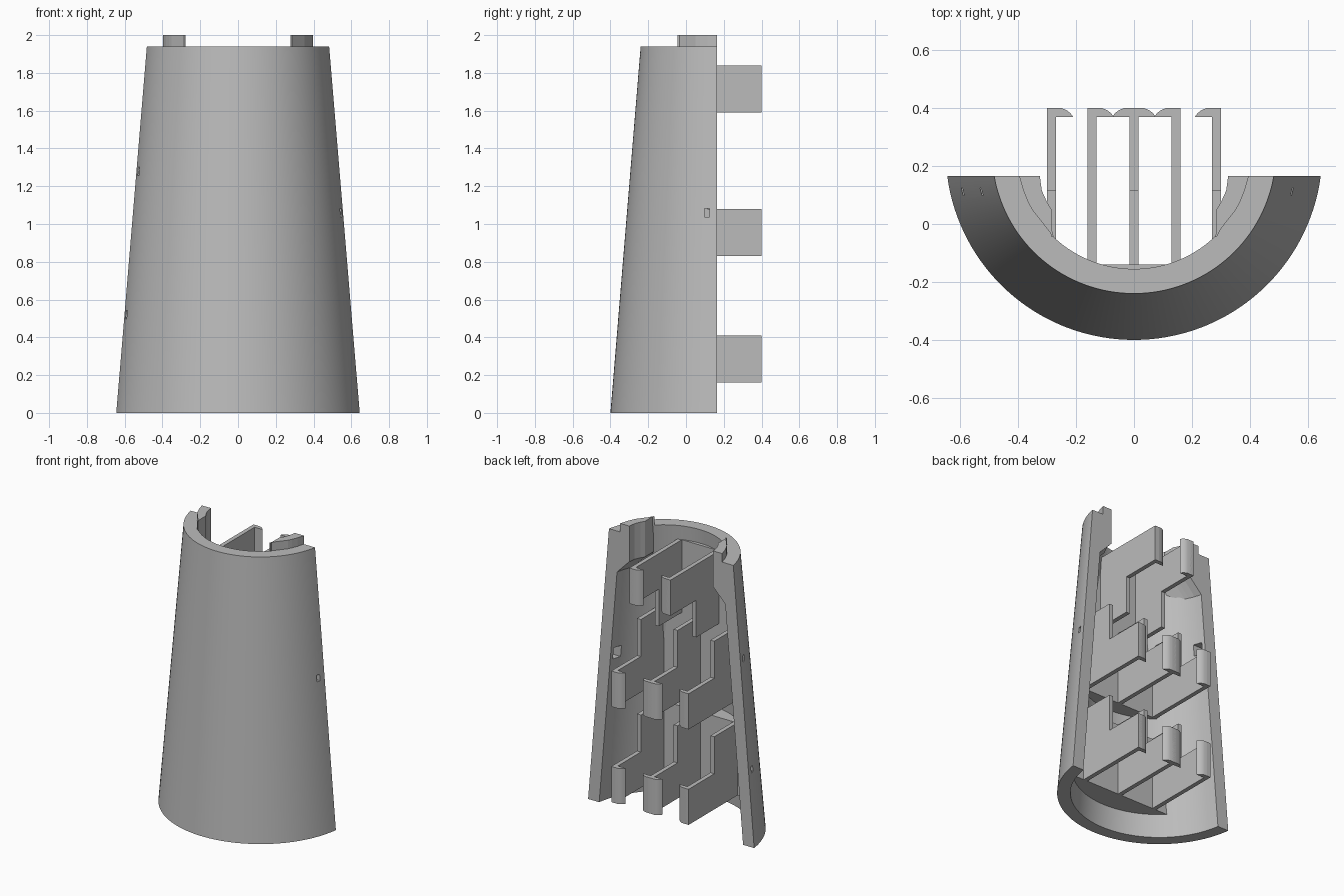
import bpy
import bmesh
from math import sqrt, asin, pi, cos, sin, radians

if "Cube" in bpy.data.objects:
    bpy.data.objects.remove(bpy.data.objects["Cube"], do_unlink=True)

grey = bpy.data.materials.new("plain grey")
grey.use_nodes = True
GREY = (0.5, 0.5, 0.5, 1)
grey.diffuse_color = GREY
grey.node_tree.nodes["Principled BSDF"].inputs["Base Color"].default_value = GREY

AXIS_Y = 0.25      # cone axis
CUT_Y = 0.165      # flat rear cut
TOP_Z = 1.94
WALL = 0.085


def outer_radius(z):
    return 0.65 - 0.16 * z / TOP_Z


def inner_radius(z):
    return outer_radius(z) - WALL


def arc(r, cut, z, n=64):
    """Points of a circle round the cone axis lying in front of y = cut."""
    a = asin((AXIS_Y - cut) / r)
    return [(r * cos(t), AXIS_Y + r * sin(t), z)
            for t in (pi + a + (pi - 2 * a) * i / n for i in range(n + 1))]


def loft(name, rings):
    """Closed solid through matching point rings."""
    bm = bmesh.new()
    loops = [[bm.verts.new(p) for p in ring] for ring in rings]
    n = len(loops[0])
    for low, high in zip(loops, loops[1:]):
        for i in range(n):
            j = (i + 1) % n
            bm.faces.new((low[i], low[j], high[j], high[i]))
    bm.faces.new(loops[0][::-1])
    bm.faces.new(loops[-1])
    bmesh.ops.recalc_face_normals(bm, faces=bm.faces)
    mesh = bpy.data.meshes.new(name)
    bm.to_mesh(mesh)
    bm.free()
    obj = bpy.data.objects.new(name, mesh)
    bpy.context.collection.objects.link(obj)
    mesh.materials.append(grey)
    return obj


def box(name, x0, x1, y0, y1, z0, z1):
    return loft(name, [[(x0, y0, z), (x1, y0, z), (x1, y1, z), (x0, y1, z)]
                       for z in (z0, z1)])


def smooth(obj):
    bpy.ops.object.select_all(action='DESELECT')
    obj.select_set(True)
    bpy.context.view_layer.objects.active = obj
    bpy.ops.object.shade_smooth_by_angle(angle=radians(30))


# Half-cone shell
shell = loft("shell", [arc(outer_radius(z), CUT_Y, z) + arc(inner_radius(z), CUT_Y, z)[::-1]
                       for z in (0, TOP_Z)])


def cut_shell(cutter):
    bpy.context.view_layer.objects.active = shell
    mod = shell.modifiers.new("cut", 'BOOLEAN')
    mod.operation = 'DIFFERENCE'
    mod.solver = 'EXACT'
    mod.object = cutter
    bpy.ops.object.modifier_apply(modifier=mod.name)
    bpy.data.objects.remove(cutter, do_unlink=True)


# Small side slots, each with a wider recess inside
for side, z in ((1, 1.06), (-1, 1.28), (-1, 0.52)):
    ri = inner_radius(z)
    y = 0.112
    for x0, x1, w, h in ((ri - 0.1, ri + 0.04, 0.03, 0.04),
                         (ri, ri + 0.2, 0.013, 0.022)):
        a, b = sorted((side * x0, side * x1))
        cut_shell(box("slot_cutter", a, b, y - w, y + w, z - h, z + h))
smooth(shell)

# Locking tabs at the top corners
TAB_INNER = [(0.325, 0.165), (0.318, 0.115), (0.3, 0.075), (0.285, 0.05), (0.285, -0.045)]


def tab_ring(side, r, z, flush=False):
    outer = [(sqrt(r * r - (y - AXIS_Y) ** 2), y) for _, y in TAB_INNER]
    inner = [(x - 0.01, y) for x, y in outer] if flush else TAB_INNER
    return [(side * x, y, z) for x, y in inner + outer[::-1]]


for side, name in ((1, "left_tab"), (-1, "right_tab")):
    loft(name, [tab_ring(side, 0.45, 1.64, True), tab_ring(side, 0.44, 1.75),
                tab_ring(side, 0.43, 1.939), tab_ring(side, 0.405, 1.94),
                tab_ring(side, 0.405, 2.0)])

# Shelf brackets: stepped fins with hooked ends and a filled back
HALF = 0.015       # half fin thickness
STEP_Y = 0.115
END_Y = 0.4
HOOK = [(0, 0.37), (0.07, 0.37), (0.06, 0.383), (0.047, 0.393), (0.03, 0.4), (0, 0.4)]


def fin(name, x, arm, tall):
    def back(z):
        return AXIS_Y - sqrt((inner_radius(z) + 0.03) ** 2 - x * x)
    near, far = arm            # arm edge level with the block, arm edge at the step
    profile = [(back(near), near), (END_Y, near), (END_Y, far),
               (STEP_Y, far), (STEP_Y, tall), (back(tall), tall)]
    loft(name, [[(x + d, y, z) for y, z in profile] for d in (-HALF, HALF)])


def hook(name, x, direction, z0, z1):
    start = x - direction * HALF
    reach = [(0, HOOK[0][1])] + [(px + 0.02, py) for px, py in HOOK[1:-1]] + [(0, END_Y)]
    smooth(loft(name, [[(start + direction * px, py, z) for px, py in reach]
                       for z in (z0, z1)]))


def bracket(name, arm, tall, fins):
    low, high = min(arm + (tall,)), max(arm + (tall,))
    for i, (x, directions) in enumerate(fins):
        fin(f"{name}_fin_{i + 1}", x, arm, tall)
        for k, d in enumerate(directions):
            hook(f"{name}_hook_{i + 1}_{k + 1}", x, d, min(arm), max(arm))
    smooth(loft(f"{name}_back", [arc(inner_radius(z) + 0.02, -0.14, z, 32)
                                 for z in (low, high)]))


THREE = [(-0.285, (1,)), (0, (-1, 1)), (0.285, (-1,))]
TWO = [(-0.145, (1,)), (0.145, (-1,))]
bracket("lower_bracket", (0.16, 0.41), 0.67, THREE)
bracket("middle_bracket", (0.83, 1.08), 1.34, THREE)
bracket("upper_bracket", (1.84, 1.59), 1.33, TWO)
